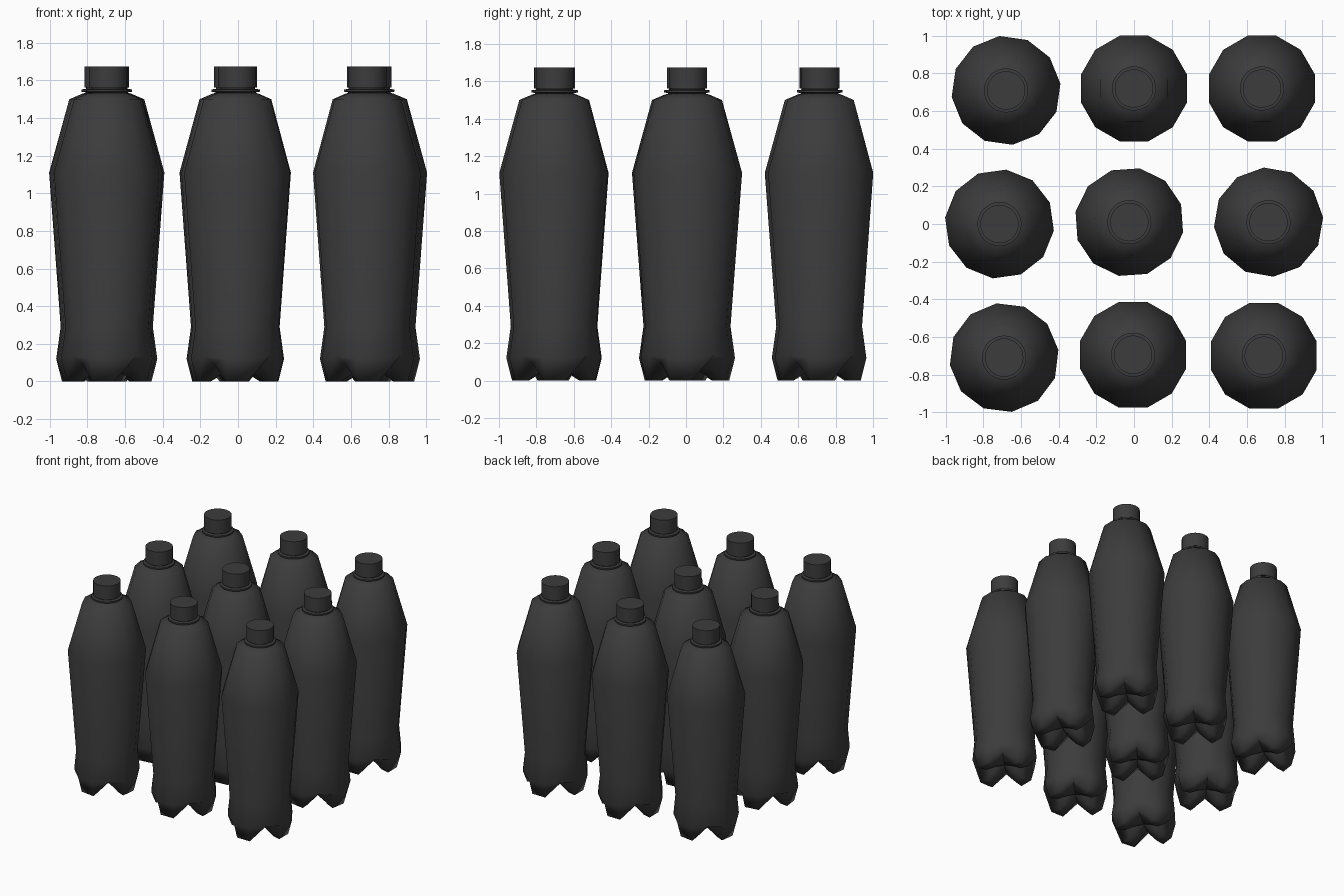
import bpy, bmesh
from math import sin, cos, pi, radians

if "Cube" in bpy.data.objects:
    bpy.data.objects.remove(bpy.data.objects["Cube"])

grey = bpy.data.materials.new("dark_grey_plastic")
grey.use_nodes = True
colour = (0.045, 0.045, 0.045, 1)
grey.diffuse_color = colour
grey.node_tree.nodes["Principled BSDF"].inputs["Base Color"].default_value = colour


def lathe(name, sides, ring_points, start_tip=None, end_tip=None):
    """Skin rings together; ring_points(i) lists (radius, z) up column i."""
    bm = bmesh.new()
    cols = []
    for i in range(sides):
        a = 2 * pi * (i + 0.5) / sides
        cols.append([bm.verts.new((r * cos(a), r * sin(a), z)) for r, z in ring_points(i)])
    for i in range(sides):
        a, b = cols[i], cols[(i + 1) % sides]
        for j in range(len(a) - 1):
            bm.faces.new((a[j], b[j], b[j + 1], a[j + 1]))
    for tip, j in ((start_tip, 0), (end_tip, -1)):
        if tip is not None:
            v = bm.verts.new((0, 0, tip))
            for i in range(sides):
                bm.faces.new((cols[i][j], cols[(i + 1) % sides][j], v))
    bmesh.ops.recalc_face_normals(bm, faces=bm.faces)
    mesh = bpy.data.meshes.new(name)
    bm.to_mesh(mesh)
    bm.free()
    mesh.materials.append(grey)
    return mesh


# Body: twelve columns; every third one is a groove between the four feet
foot = [(0.10, 0.03), (0.15, 0.0), (0.222, 0.0), (0.253, 0.12)]
groove = [(0.07, 0.085), (0.12, 0.09), (0.18, 0.10), (0.243, 0.135)]
wall = [(0.229, 0.29), (0.291, 1.11), (0.183, 1.50), (0.112, 1.53), (0.09, 1.535)]
body = lathe("bottle_body", 12, lambda i: (groove if i % 3 == 1 else foot) + wall, start_tip=0.08)

# Neck flange and cap
flange = [(0.09, 1.53), (0.10, 1.538), (0.117, 1.54), (0.117, 1.552), (0.092, 1.555), (0.092, 1.57)]
neck = lathe("neck", 32, lambda i: flange)
cap_side = [(0.09, 1.562), (0.102, 1.562), (0.102, 1.675)]
cap = lathe("cap", 32, lambda i: cap_side, start_tip=1.562, end_tip=1.675)


def shade(obj, angle):
    bpy.ops.object.select_all(action="DESELECT")
    obj.select_set(True)
    bpy.context.view_layer.objects.active = obj
    bpy.ops.object.shade_smooth_by_angle(angle=radians(angle))


# Three rows of three bottles, each slightly shifted and turned
bottles = [
    (-0.68, 0.71, -8), (0, 0.72, 0), (0.68, 0.72, 0),
    (-0.715, 0, 8), (-0.025, 0.01, 4), (0.715, 0.01, -10),
    (-0.69, -0.71, -7), (-0.005, -0.695, 0), (0.69, -0.70, 0),
]
for n, (x, y, turn) in enumerate(bottles, 1):
    for mesh, angle in ((body, 75), (neck, 35), (cap, 35)):
        obj = bpy.data.objects.new(f"{mesh.name}_{n}", mesh)
        bpy.context.collection.objects.link(obj)
        obj.location = (x, y, 0)
        obj.rotation_euler.z = radians(turn)
        if n == 1:
            shade(obj, angle)
